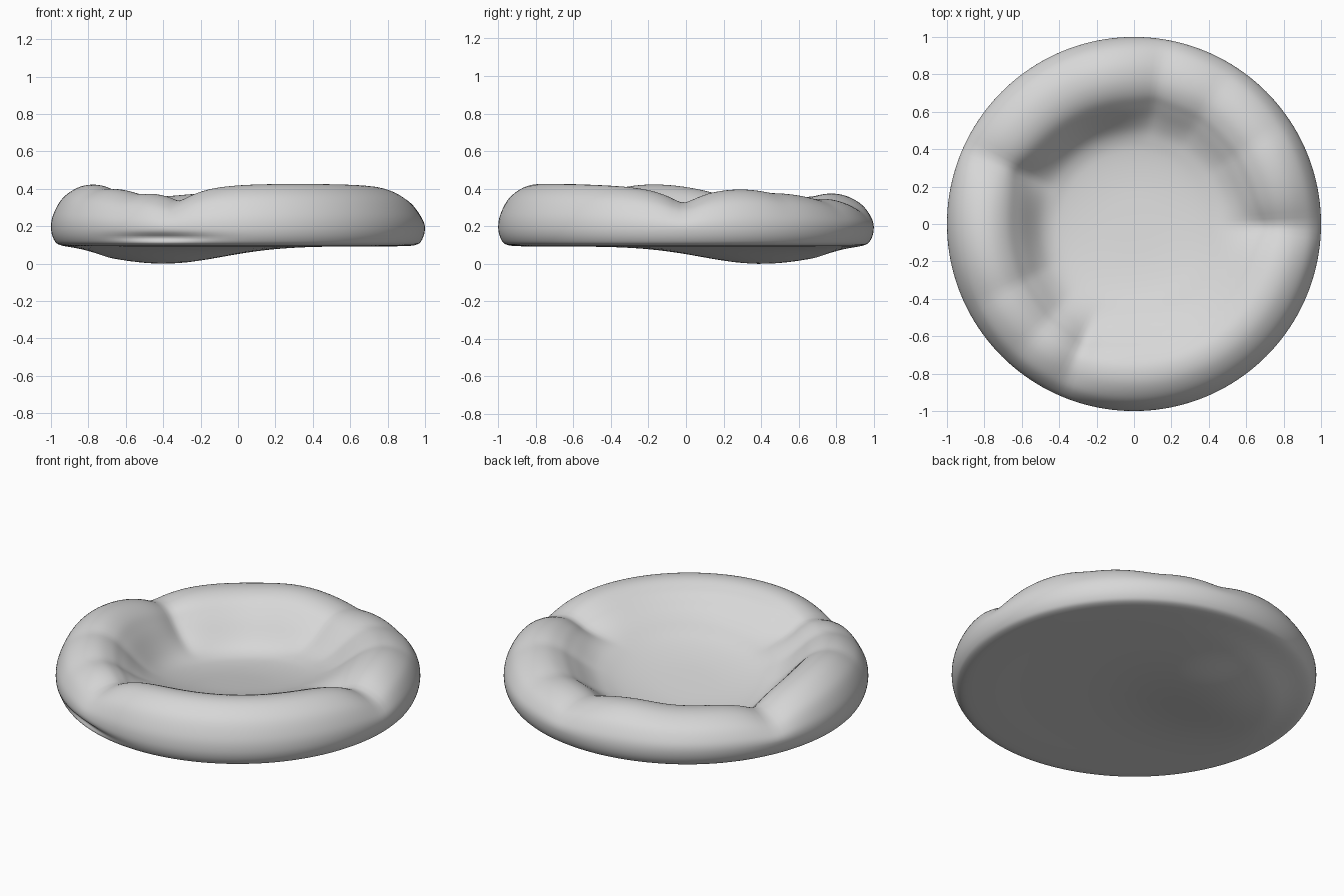
import bpy, bmesh
from math import cos, sin, exp, radians, hypot
from mathutils import Vector

cube = bpy.data.objects.get("Cube")
if cube:
    bpy.data.objects.remove(cube, do_unlink=True)

ANGLES = 160
STEPS = 5

# Cross-section from the middle of the seat, over the rim, to the underside
PROFILE = [(0.0, 0.145), (0.2, 0.149), (0.36, 0.168), (0.48, 0.203), (0.57, 0.253),
           (0.65, 0.318), (0.71, 0.37), (0.78, 0.4), (0.86, 0.391), (0.94, 0.34),
           (0.988, 0.26), (1.0, 0.19), (0.985, 0.13), (0.95, 0.1), (0.85, 0.093),
           (0.6, 0.093), (0.3, 0.093), (0.0, 0.093)]

# Pinches between the stuffed rim sections: angle, depth, width in degrees
PINCHES = [(-1, 0.08, 8), (34, 0.012, 6), (58, 0.025, 10), (80, 0.035, 7),
           (156, 0.07, 8), (207, 0.015, 6), (228, 0.03, 10), (247, 0.075, 8)]


def turn(a, b):
    """Signed difference between two angles in degrees."""
    return (a - b + 180) % 360 - 180


def smooth_profile(points, steps):
    pts = [Vector(p) for p in points]
    out = []
    for i in range(len(pts) - 1):
        p0, p1 = pts[max(i - 1, 0)], pts[i]
        p2, p3 = pts[i + 1], pts[min(i + 2, len(pts) - 1)]
        for s in range(steps):
            t = s / steps
            out.append(p1 + 0.5 * t * ((p2 - p0) + t * ((2*p0 - 5*p1 + 4*p2 - p3)
                       + t * (3*(p1 - p2) + p3 - p0))))
    return out


def rim_height(a):
    return (0.39 + 0.035 * cos(radians(a + 70))
            + 0.04 * exp(-(turn(a, 190) / 26) ** 2)
            + 0.015 * exp(-(turn(a, 24) / 18) ** 2)
            + 0.02 * exp(-(turn(a, 102) / 14) ** 2))


def shape(p, a, upper):
    """Place a profile point at an angle, with folds, lean and sag."""
    r, z = p
    pinch = sum(d * exp(-(hypot(turn(a, c), 2.5) - 2.5) / w) for c, d, w in PINCHES)
    if upper:
        lift = max(0, (z - 0.19) / 0.21)
        z += lift * (rim_height(a) - 0.4 - pinch)
        # The seat sinks towards the back right
        fade = min(1, max(0, (0.74 - r) / 0.34))
        z -= 0.19 * r * cos(radians(a - 135)) * fade * fade * (3 - 2 * fade)
        # The inner wall steps back at a pinch and bulges between them
        wall = exp(-((r - 0.64) / 0.13) ** 2)
        r += wall * (0.8 * pinch - 0.035)
        r -= 0.12 * pinch * lift
    # Low fold on the outside
    fold = exp(-(turn(a, 245) / 14) ** 2) * exp(-((z - 0.14) / 0.02) ** 2)
    if r > 0.9:
        r -= 0.025 * fold
    x, y = r * cos(radians(a)), r * sin(radians(a))
    if not upper:
        d2 = (x + 0.4) ** 2 + (y - 0.4) ** 2
        z -= 0.093 * exp(-d2 / 0.2) * min(1, max(0, (0.97 - r) / 0.2))
    return x, y, z


# Build the cushion as rings around the two poles
profile = smooth_profile(PROFILE, STEPS)
widest = max(range(len(profile)), key=lambda i: profile[i].x)
bm = bmesh.new()
rings = []
for i, p in enumerate(profile[1:], 1):
    rings.append([bm.verts.new(shape(p, 360 * k / ANGLES, i < widest))
                  for k in range(ANGLES)])
for low, high in zip(rings, rings[1:]):
    for k in range(ANGLES):
        n = (k + 1) % ANGLES
        bm.faces.new((low[k], high[k], high[n], low[n]))
for ring in (rings[0], rings[-1]):
    pole = bm.verts.new((0, 0, sum(v.co.z for v in ring) / ANGLES))
    for k in range(ANGLES):
        bm.faces.new((pole, ring[k], ring[(k + 1) % ANGLES]))
bmesh.ops.recalc_face_normals(bm, faces=bm.faces)

mesh = bpy.data.meshes.new("cushion_bed")
bm.to_mesh(mesh)
bm.free()
bed = bpy.data.objects.new("cushion_bed", mesh)
bpy.context.collection.objects.link(bed)

# Plain pale grey cloth
cloth = bpy.data.materials.new("pale_grey_cloth")
cloth.use_nodes = True
colour = (0.68, 0.68, 0.68, 1)
cloth.diffuse_color = colour
cloth.node_tree.nodes["Principled BSDF"].inputs["Base Color"].default_value = colour
mesh.materials.append(cloth)

bpy.ops.object.select_all(action="DESELECT")
bed.select_set(True)
bpy.context.view_layer.objects.active = bed
bpy.ops.object.shade_smooth_by_angle(angle=radians(50))
